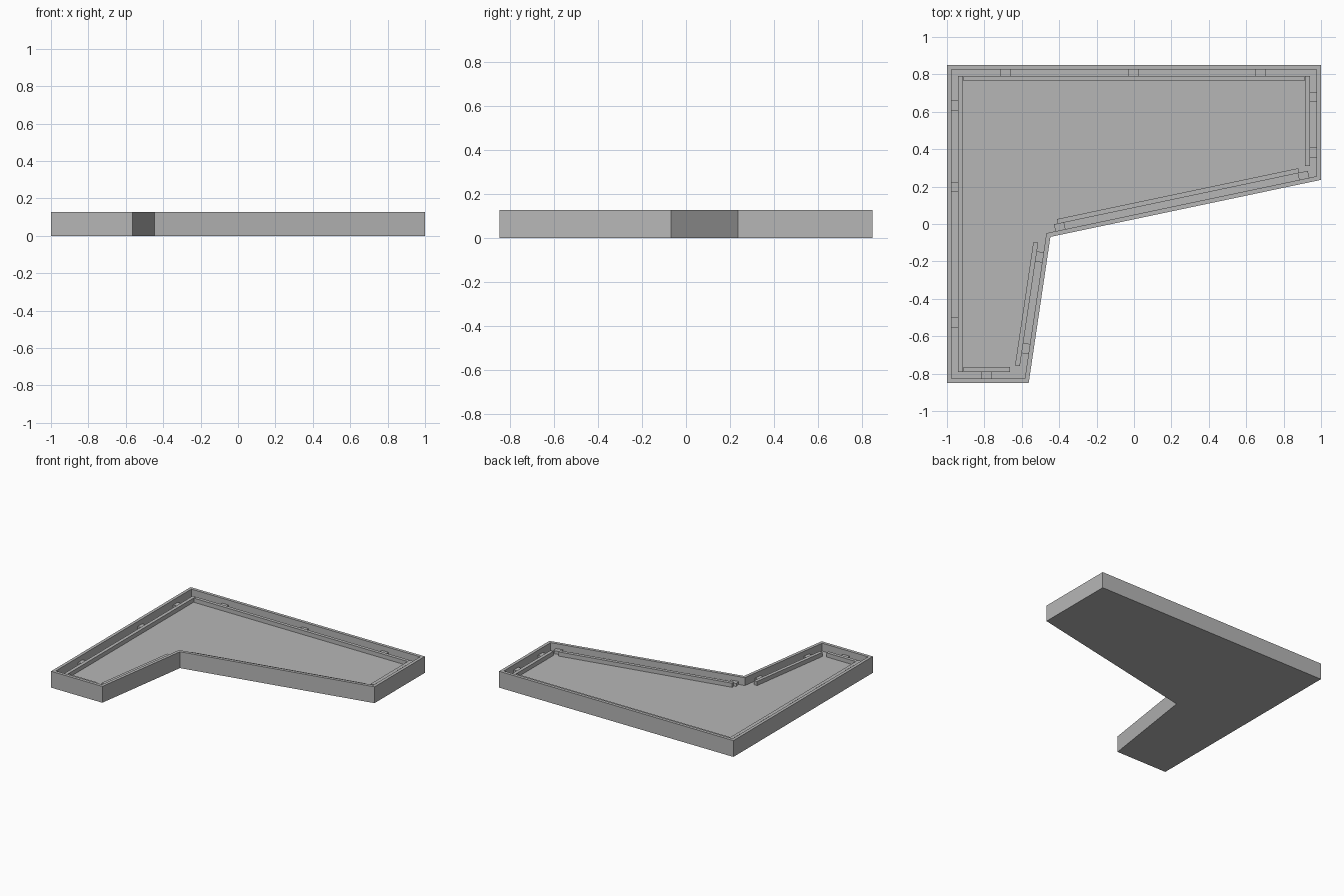
import bpy
import bmesh
from mathutils import Vector

cube = bpy.data.objects.get("Cube")
if cube:
    bpy.data.objects.remove(cube, do_unlink=True)

HEIGHT, FLOOR, WALL = 0.126, 0.065, 0.024
RAIL_IN, RAIL_OUT = 0.086, 0.06
RAIL_TOP, TAB_TOP = 0.097, 0.088
TAB_WIDTH = 0.055

grey = bpy.data.materials.new("plain grey")
grey.use_nodes = True
grey.diffuse_color = (0.47, 0.47, 0.47, 1)
grey.node_tree.nodes["Principled BSDF"].inputs["Base Color"].default_value = grey.diffuse_color


def finish(bm, name):
    bmesh.ops.recalc_face_normals(bm, faces=bm.faces[:])
    mesh = bpy.data.meshes.new(name)
    bm.to_mesh(mesh)
    bm.free()
    mesh.materials.append(grey)
    obj = bpy.data.objects.new(name, mesh)
    bpy.context.collection.objects.link(obj)
    return obj


def prism(bm, points, z0, z1):
    """Extrude a flat outline from z0 to z1 and return its top face."""
    base = bm.faces.new([bm.verts.new((p[0], p[1], z0)) for p in points])
    ext = bmesh.ops.extrude_face_region(bm, geom=[base], use_keep_orig=True)["geom"]
    verts = [g for g in ext if isinstance(g, bmesh.types.BMVert)]
    bmesh.ops.translate(bm, verts=verts, vec=(0, 0, z1 - z0))
    return next(g for g in ext if isinstance(g, bmesh.types.BMFace))


# Tray outline, counter-clockwise from the back corner
outline = [Vector(p) for p in ((-1, 0.85), (-1, -0.85), (-0.563, -0.85),
                               (-0.447, -0.069), (1, 0.236), (1, 0.85))]

# Tray: solid slab with a thin raised wall around a recessed floor
bm = bmesh.new()
top = prism(bm, outline, 0, HEIGHT)
bmesh.ops.recalc_face_normals(bm, faces=bm.faces[:])
bmesh.ops.inset_region(bm, faces=[top], thickness=WALL, use_even_offset=True)
floor = bmesh.ops.extrude_discrete_faces(bm, faces=[top])["faces"][0]
bmesh.ops.translate(bm, verts=floor.verts[:], vec=(0, 0, FLOOR - HEIGHT))
finish(bm, "tray")


def wall_block(bm, edge, start, end, near, far, z1):
    """Box running along one wall, between two distances inward from it."""
    a, b = outline[edge], outline[(edge + 1) % len(outline)]
    along = (b - a).normalized()
    inward = Vector((-along.y, along.x))
    corners = ((start, near), (end, near), (end, far), (start, far))
    prism(bm, [a + along * s + inward * o for s, o in corners], FLOOR - 0.003, z1)


# Each wall: name, rail start and end, spacer tab centres
walls = [
    ("right", 0.06, 1.64, (0.218, 0.652, 1.378)),
    ("front", 0.088, 0.338, (0.212,)),
    ("short_slant", 0.083, 0.75, (0.18, 0.675)),
    ("long_slant", 0.053, 1.372, (0.06, 1.392)),
    ("left", 0.075, 0.555, (0.145, 0.443)),
    ("back", 0.088, 1.912, (0.322, 1.003, 1.687)),
]
for i, (name, start, end, tabs) in enumerate(walls):
    # Inner rail parallel to the wall
    bm = bmesh.new()
    wall_block(bm, i, start, end, RAIL_OUT, RAIL_IN, RAIL_TOP)
    finish(bm, name + "_rail")
    # Spacer tabs joining rail and wall
    bm = bmesh.new()
    for t in tabs:
        wall_block(bm, i, t - TAB_WIDTH / 2, t + TAB_WIDTH / 2, WALL - 0.002, RAIL_OUT + 0.002, TAB_TOP)
    finish(bm, name + "_tabs")
